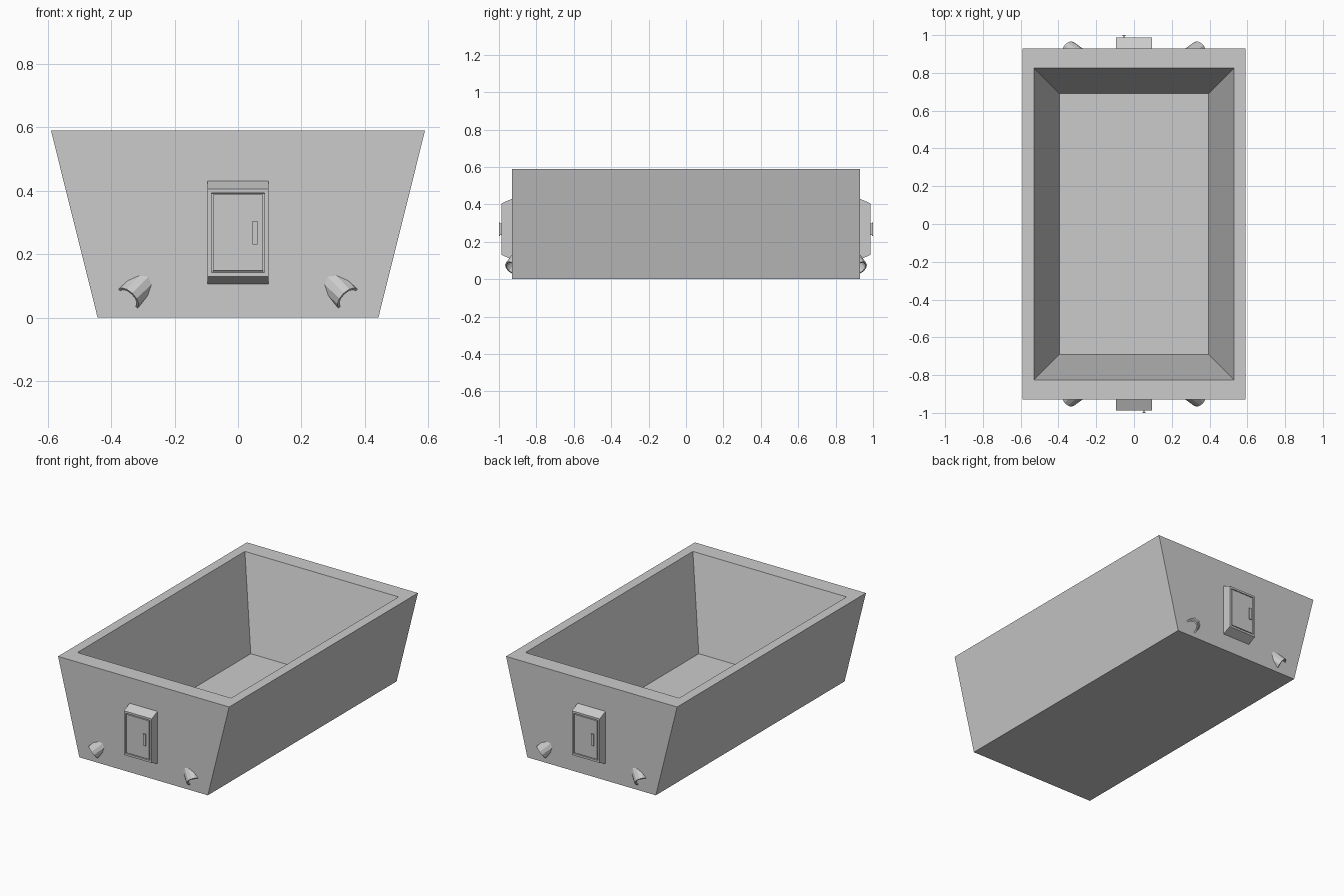
import bpy, bmesh, math
from mathutils import Vector, Matrix

if "Cube" in bpy.data.objects:
    bpy.data.objects.remove(bpy.data.objects["Cube"])

WALL = 0.93                      # half length of the tub (vertical end faces)


def finish(bm, name, spin=0.0):
    bmesh.ops.recalc_face_normals(bm, faces=bm.faces)
    bm.transform(Matrix.Rotation(spin, 4, 'Z'))
    mesh = bpy.data.meshes.new(name)
    bm.to_mesh(mesh)
    bm.free()
    obj = bpy.data.objects.new(name, mesh)
    bpy.context.collection.objects.link(obj)
    return obj


def bridge(bm, a, b):
    n = len(a)
    for i in range(n):
        bm.faces.new((a[i], a[(i + 1) % n], b[(i + 1) % n], b[i]))


def rect(bm, x, y, z):
    return [bm.verts.new((sx * x, sy * y, z))
            for sx, sy in ((-1, -1), (1, -1), (1, 1), (-1, 1))]


def add_box(bm, x0, x1, y0, y1, z0, z1):
    m = (Matrix.Translation(((x0 + x1) / 2, (y0 + y1) / 2, (z0 + z1) / 2))
         @ Matrix.Diagonal((x1 - x0, y1 - y0, z1 - z0, 1)))
    bmesh.ops.create_cube(bm, size=1, matrix=m)


# Tub: flared long sides, thick rim, sloping hollow
bm = bmesh.new()
rings = [rect(bm, 0.443, WALL, 0), rect(bm, 0.59, WALL, 0.59),
         rect(bm, 0.53, 0.825, 0.59), rect(bm, 0.395, 0.69, 0.04)]
for a, b in zip(rings, rings[1:]):
    bridge(bm, a, b)
bm.faces.new(rings[0])
bm.faces.new(rings[-1])
finish(bm, "tub")


def cabinet(spin, tag):
    # Cabinet body from a side profile, chamfered top and bottom
    bm = bmesh.new()
    prof = [(-WALL, 0.105), (-0.987, 0.13), (-0.987, 0.405), (-WALL, 0.43)]
    l = [bm.verts.new((-0.096, y, z)) for y, z in prof]
    r = [bm.verts.new((0.096, y, z)) for y, z in prof]
    bridge(bm, l, r)
    bm.faces.new(l)
    bm.faces.new(r)
    bmesh.ops.recalc_face_normals(bm, faces=bm.faces)
    door = min(bm.faces, key=lambda f: f.calc_center_median().y)
    # Groove around the door
    for width, depth in ((0.018, 0), (0.0005, -0.01), (0.006, 0), (0.0005, 0.01)):
        bmesh.ops.inset_region(bm, faces=[door], thickness=width, depth=depth)
    finish(bm, "cabinet_" + tag, spin)

    # Door handle: plate on a thin stem
    bm = bmesh.new()
    add_box(bm, 0.045, 0.061, -1.0, -0.994, 0.23, 0.304)
    add_box(bm, 0.050, 0.056, -0.994, -0.986, 0.235, 0.299)
    finish(bm, "door_handle_" + tag, spin)


def spout(side, spin, tag):
    # Hollow pipe leaning out of the end wall, down and sideways
    bm = bmesh.new()
    t = math.radians(30)
    c = math.cos(t) * math.sqrt(0.5)
    axis = Vector((side * c, -math.sin(t), -c))
    mouth = Vector((side * 0.347, -WALL, 0.06))
    rot = axis.to_track_quat('Z', 'Y')
    loops = []
    for radius, back in ((0.049, 0.12), (0.043, 0), (0.035, 0), (0.040, 0.12)):
        loops.append([bm.verts.new(mouth - axis * back + rot @ Vector(
            (radius * math.cos(k * math.tau / 12), radius * math.sin(k * math.tau / 12), 0)))
            for k in range(12)])
    for a, b in zip(loops, loops[1:] + loops[:1]):
        bridge(bm, a, b)
    bmesh.ops.recalc_face_normals(bm, faces=bm.faces)
    # Trim away what is buried in the wall
    bmesh.ops.bisect_plane(bm, geom=bm.verts[:] + bm.edges[:] + bm.faces[:],
                           plane_co=(0, -WALL + 0.001, 0), plane_no=(0, 1, 0),
                           clear_outer=True)
    finish(bm, "drain_spout_" + tag, spin)


for spin, end in ((0, "front"), (math.pi, "back")):
    cabinet(spin, end)
    for side, hand in ((-1, "a"), (1, "b")):
        spout(side, spin, end + "_" + hand)
